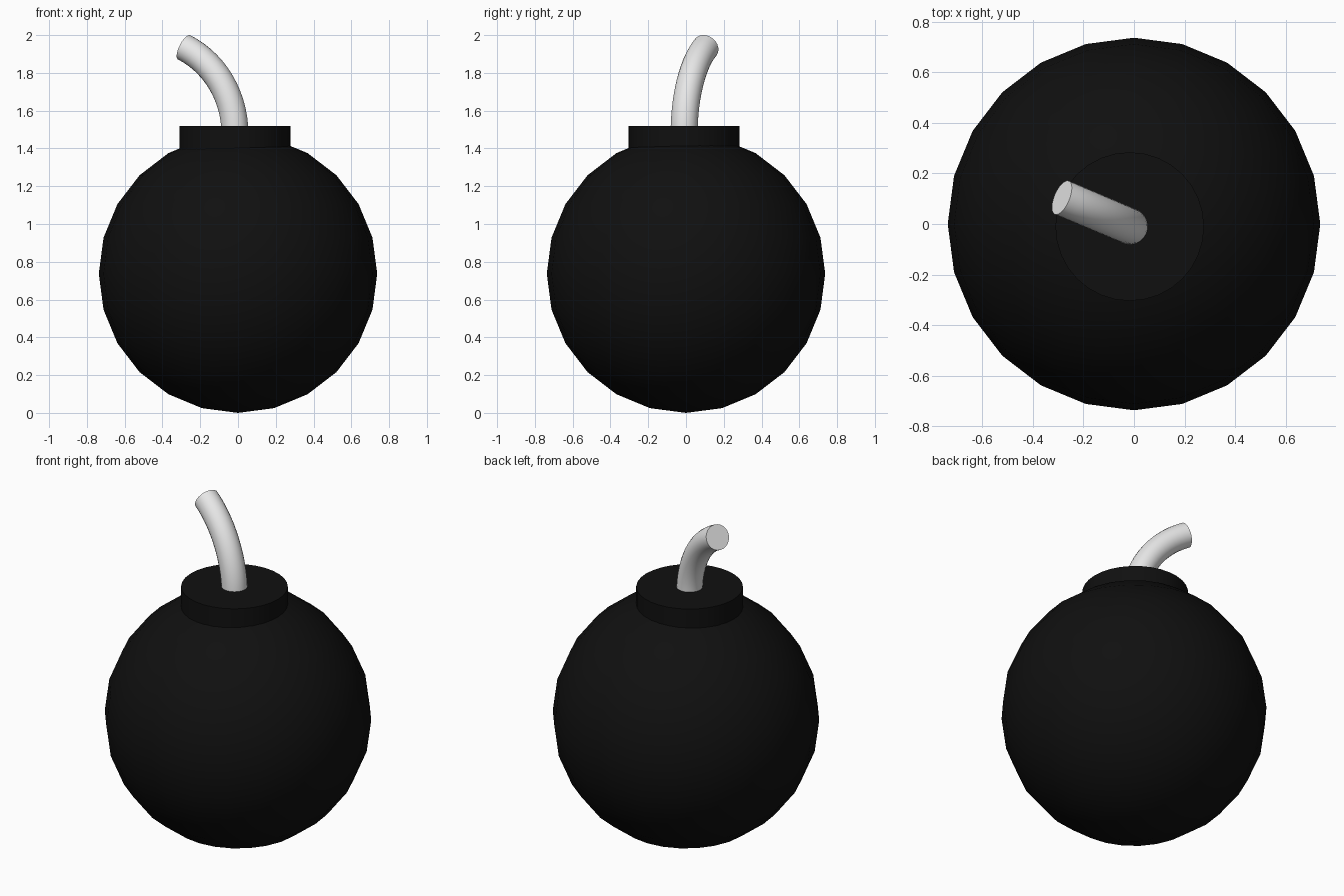
import bpy, bmesh, math
from mathutils import Vector, Matrix

if "Cube" in bpy.data.objects:
    bpy.data.objects.remove(bpy.data.objects["Cube"])


def material(name, rgb):
    m = bpy.data.materials.new(name)
    m.diffuse_color = (*rgb, 1)
    m.use_nodes = True
    m.node_tree.nodes["Principled BSDF"].inputs["Base Color"].default_value = m.diffuse_color
    return m


BLACK = material("black", (0.005, 0.005, 0.005))
WHITE = material("off_white", (0.8, 0.8, 0.8))


def finish(bm, name, mat, angle):
    bmesh.ops.recalc_face_normals(bm, faces=bm.faces)
    me = bpy.data.meshes.new(name)
    bm.to_mesh(me)
    bm.free()
    me.materials.append(mat)
    ob = bpy.data.objects.new(name, me)
    bpy.context.collection.objects.link(ob)
    bpy.ops.object.select_all(action='DESELECT')
    ob.select_set(True)
    bpy.context.view_layer.objects.active = ob
    bpy.ops.object.shade_smooth_by_angle(angle=math.radians(angle))
    return ob


# Round body
bm = bmesh.new()
bmesh.ops.create_uvsphere(bm, u_segments=24, v_segments=12, radius=0.737,
                          matrix=Matrix.Translation((0, 0, 0.737)))
finish(bm, "body", BLACK, 40)

# Short neck on top, slightly off centre
bm = bmesh.new()
bmesh.ops.create_cone(bm, cap_ends=True, segments=32, radius1=0.294, radius2=0.294,
                      depth=0.13, matrix=Matrix.Translation((-0.017, -0.01, 1.455)))
finish(bm, "neck", BLACK, 40)

# Fuse: a circle swept along an arc that leans to the back left
start = Vector((-0.016, -0.01, 1.476))
lean = Vector((-math.cos(math.radians(23)), math.sin(math.radians(23)), 0))
axis = Vector((0, 0, 1)).cross(lean)
bend, tube, sides, steps, turn = 0.507, 0.072, 24, 14, math.radians(65)
centre = start + lean * bend
bm = bmesh.new()
rings = []
for i in range(steps + 1):
    rot = Matrix.Rotation(turn * i / steps, 3, axis)
    ring = []
    for k in range(sides):
        a = 2 * math.pi * k / sides
        p = -lean * bend + (lean * math.cos(a) + axis * math.sin(a)) * tube
        ring.append(bm.verts.new(centre + rot @ p))
    rings.append(ring)
for r0, r1 in zip(rings, rings[1:]):
    for k in range(sides):
        n = (k + 1) % sides
        bm.faces.new((r0[k], r0[n], r1[n], r1[k]))
bm.faces.new(rings[0])
bm.faces.new(rings[-1])
finish(bm, "fuse", WHITE, 40)
